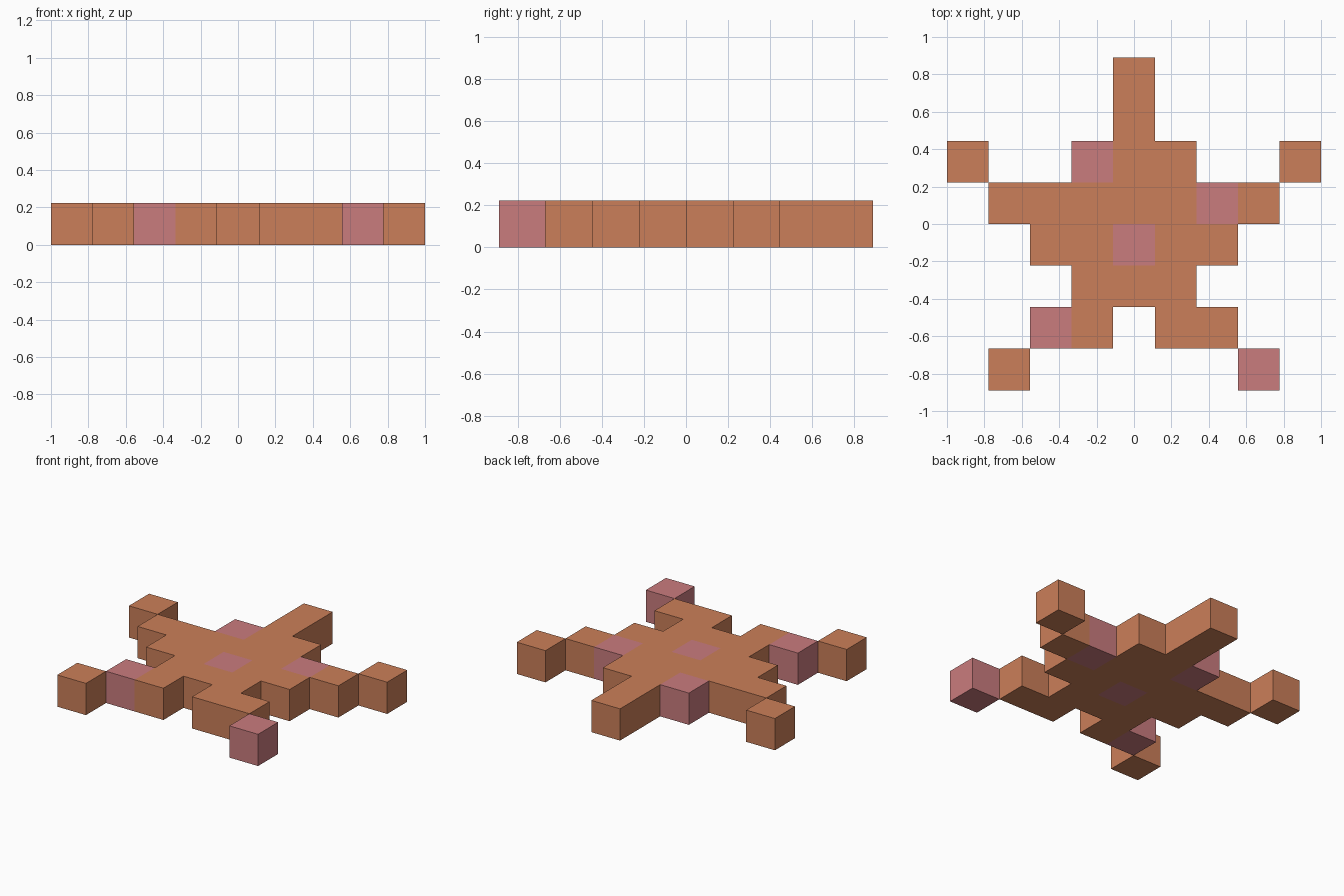
import bpy, bmesh

if "Cube" in bpy.data.objects:
    bpy.data.objects.remove(bpy.data.objects["Cube"])

CELL = 2 / 9

# Plan of the starfish, back row first: o = orange block, p = pink block
PLAN = [
    "....o....",
    "....o....",
    "o..poo..o",
    ".ooooopo.",
    "..oopoo..",
    "...ooo...",
    "..po.oo..",
    ".o.....p.",
]


def make_material(name, colour):
    mat = bpy.data.materials.new(name)
    mat.diffuse_color = (*colour, 1)
    mat.use_nodes = True
    mat.node_tree.nodes["Principled BSDF"].inputs["Base Color"].default_value = mat.diffuse_color
    return mat


orange = make_material("orange skin", (0.60, 0.212, 0.100))
pink = make_material("pink spots", (0.59, 0.200, 0.208))

cells = {(c, r): ch for r, row in enumerate(reversed(PLAN))
         for c, ch in enumerate(row) if ch != "."}

bm = bmesh.new()


def add_face(points, index):
    face = bm.faces.new([bm.verts.new(p) for p in points])
    face.material_index = index


for (c, r), ch in cells.items():
    index = 1 if ch == "p" else 0
    x, y, h = (c - 4) * CELL, (r - 3.5) * CELL, CELL / 2
    corners = [(x - h, y - h), (x + h, y - h), (x + h, y + h), (x - h, y + h)]
    # Top and underside
    add_face([(*p, CELL) for p in corners], index)
    add_face([(*p, 0) for p in reversed(corners)], index)
    # Outer walls only, where there is no neighbouring block
    for dx, dy in ((1, 0), (-1, 0), (0, 1), (0, -1)):
        if (c + dx, r + dy) in cells:
            continue
        a = (x + (dx + dy) * h, y + (dy - dx) * h)
        b = (x + (dx - dy) * h, y + (dy + dx) * h)
        add_face([(*a, 0), (*b, 0), (*b, CELL), (*a, CELL)], index)

bmesh.ops.remove_doubles(bm, verts=bm.verts[:], dist=1e-4)

mesh = bpy.data.meshes.new("starfish_body")
bm.to_mesh(mesh)
bm.free()
mesh.materials.append(orange)
mesh.materials.append(pink)
body = bpy.data.objects.new("starfish_body", mesh)
bpy.context.collection.objects.link(body)
